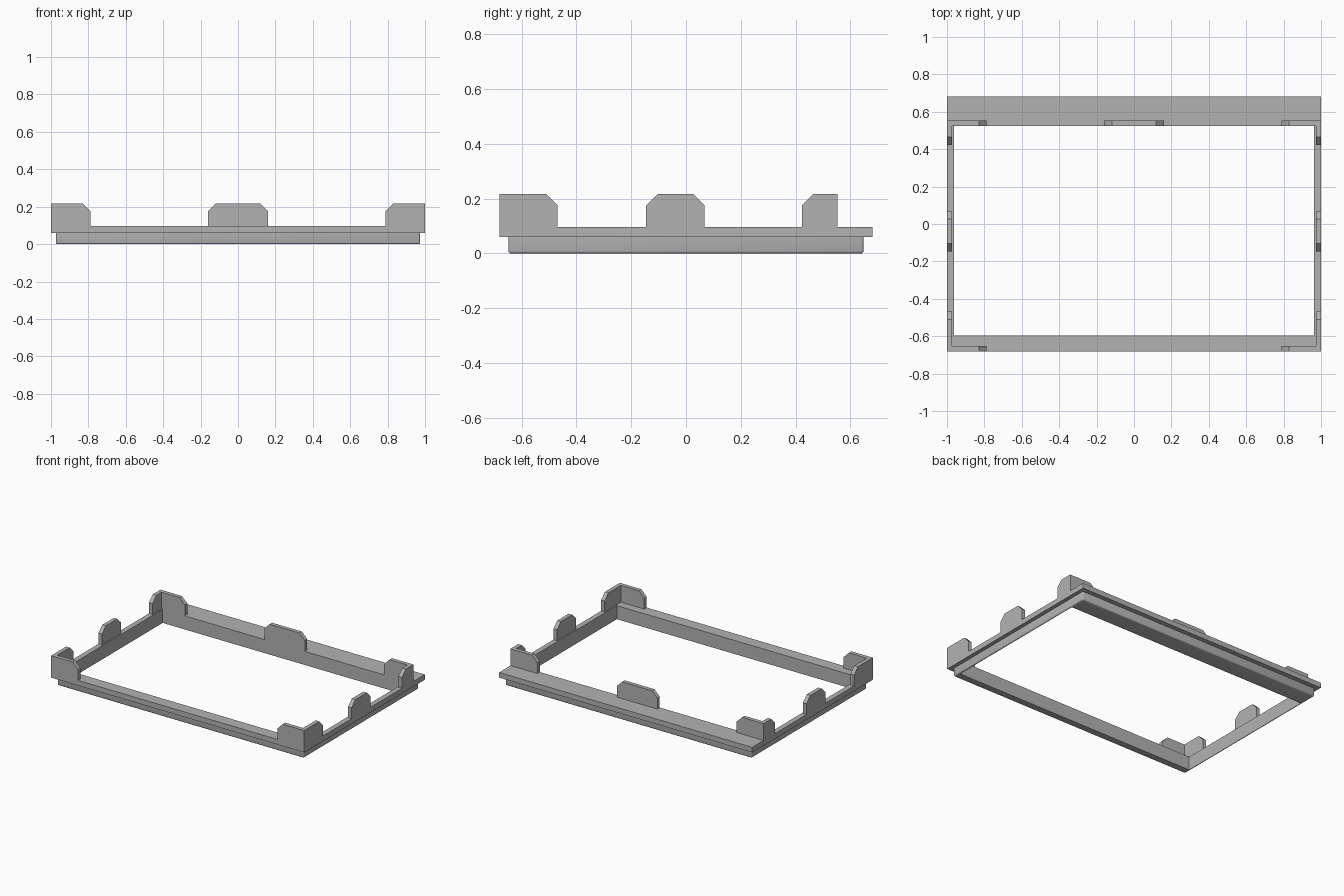
import bpy
import bmesh

cube = bpy.data.objects.get("Cube")
if cube:
    bpy.data.objects.remove(cube, do_unlink=True)

grey = bpy.data.materials.new("plain grey")
grey.use_nodes = True
colour = (0.45, 0.45, 0.45, 1)
grey.diffuse_color = colour
grey.node_tree.nodes["Principled BSDF"].inputs["Base Color"].default_value = colour

W, D = 1.0, 0.681            # half width and half depth of the rim
LIP = 0.06                   # height of the lower lip
RIM = 0.097                  # top of the rim
TOP = 0.217                  # top of the tabs
T = 0.028                    # tab thickness
CUT = 0.042                  # tab corner chamfer
BACK = 0.525                 # inner face of the back beam


def finish(name, bm):
    bmesh.ops.recalc_face_normals(bm, faces=bm.faces)
    mesh = bpy.data.meshes.new(name)
    bm.to_mesh(mesh)
    bm.free()
    mesh.materials.append(grey)
    obj = bpy.data.objects.new(name, mesh)
    bpy.context.collection.objects.link(obj)
    return obj


def make_frame():
    """Stepped ring: rectangles bridged around the frame's cross-section."""
    opening = (0.963, -0.595, BACK)
    lip = (0.973, -0.648, 0.648)
    rim = (W, -D, D)
    section = [(opening, 0), (lip, 0), (lip, LIP), (rim, LIP), (rim, RIM), (opening, RIM)]
    bm = bmesh.new()
    rings = []
    for (x, y0, y1), z in section:
        corners = [(-x, y0), (x, y0), (x, y1), (-x, y1)]
        rings.append([bm.verts.new((px, py, z)) for px, py in corners])
    for a, b in zip(rings, rings[1:] + rings[:1]):
        for i in range(4):
            j = (i + 1) % 4
            bm.faces.new((a[i], a[j], b[j], b[i]))
    # Round the bottom and upright edges of the lip
    low, high = rings[1], rings[2]
    edges = [bm.edges.get((low[i], low[(i + 1) % 4])) for i in range(4)]
    edges += [bm.edges.get((low[i], high[i])) for i in range(4)]
    bmesh.ops.bevel(bm, geom=edges, offset=0.008, segments=3, profile=0.5, affect='EDGES')
    return finish("frame", bm)


def make_tab(name, axis, start, end, base, cut_start=True, cut_end=True):
    """Upright plate along an axis, with chamfered top corners."""
    profile = [(start, RIM), (end, RIM)]
    profile += [(end, TOP - CUT), (end - CUT, TOP)] if cut_end else [(end, TOP)]
    profile += [(start + CUT, TOP), (start, TOP - CUT)] if cut_start else [(start, TOP)]
    bm = bmesh.new()
    layers = []
    for depth in (base, base + T):
        layers.append([bm.verts.new((s, depth, z) if axis == "x" else (depth, s, z))
                       for s, z in profile])
    near, far = layers
    bm.faces.new(near)
    bm.faces.new(far)
    for i in range(len(profile)):
        j = (i + 1) % len(profile)
        bm.faces.new((near[i], near[j], far[j], far[i]))
    return finish(name, bm)


frame = make_frame()
bpy.context.view_layer.objects.active = frame
frame.select_set(True)
bpy.ops.object.shade_smooth_by_angle()

make_tab("back_middle_tab", "x", -0.16, 0.16, BACK)

for side, word in ((-1, "right"), (1, "left")):
    # Tabs along the side rails
    base = W - T if side > 0 else -W
    make_tab(f"{word}_front_side_tab", "y", -D, -0.469, base, cut_start=False)
    make_tab(f"{word}_middle_side_tab", "y", -0.146, 0.068, base)
    make_tab(f"{word}_back_side_tab", "y", 0.423, BACK + T, base, cut_end=False)
    # Returns of the corner tabs along the front and back beams
    start, end = sorted((side * 0.788, side * (W - T)))
    for place, y in (("front", -D), ("back", BACK)):
        make_tab(f"{word}_{place}_corner_return", "x", start, end, y,
                 cut_start=side > 0, cut_end=side < 0)
